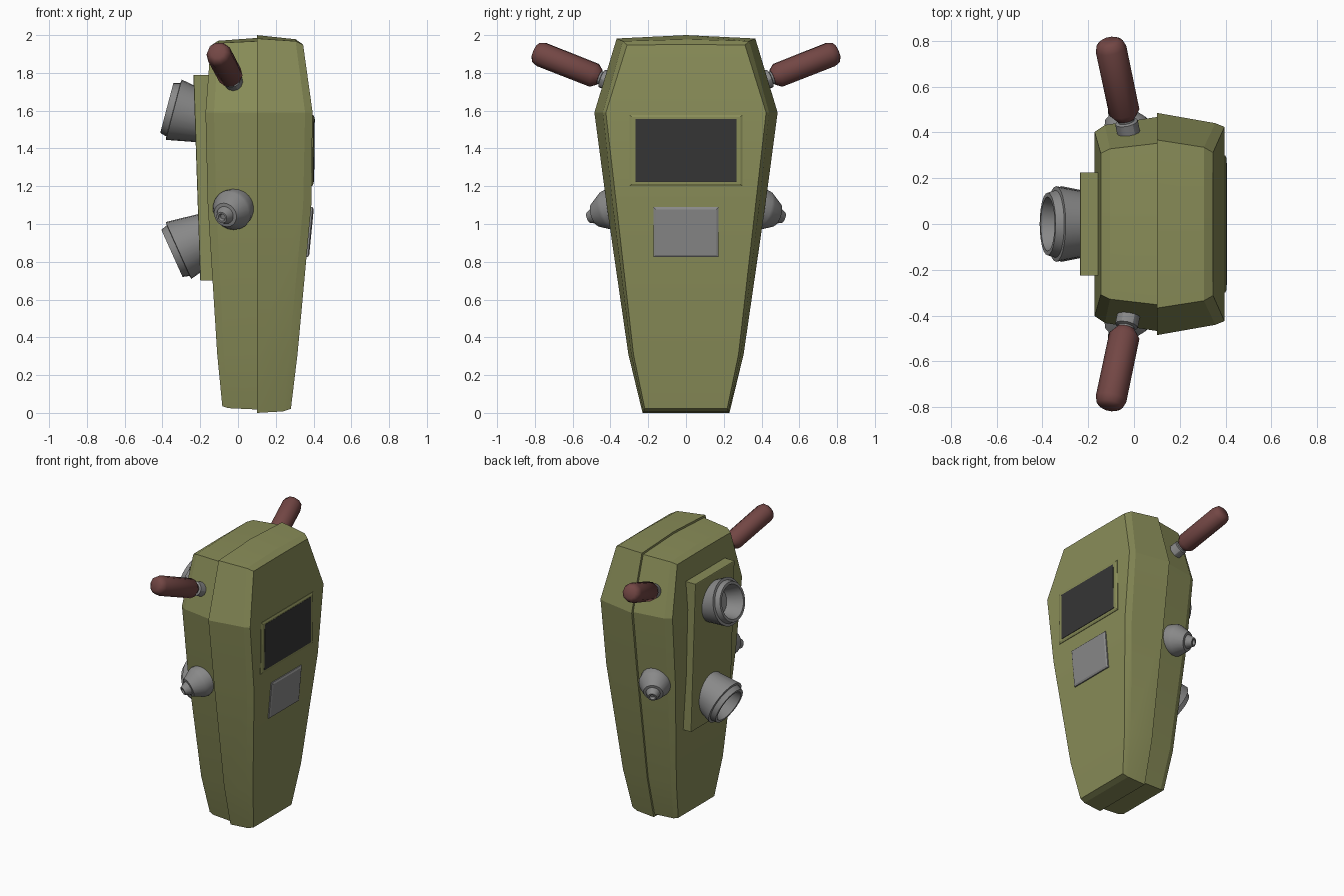
import bpy, bmesh, math
from mathutils import Vector

if "Cube" in bpy.data.objects:
    bpy.data.objects.remove(bpy.data.objects["Cube"])


def material(name, rgb):
    m = bpy.data.materials.new(name)
    m.diffuse_color = (*rgb, 1)
    m.use_nodes = True
    m.node_tree.nodes["Principled BSDF"].inputs["Base Color"].default_value = m.diffuse_color
    return m


OLIVE = material("olive_green", (0.25, 0.265, 0.098))
GREY = material("metal_grey", (0.25, 0.25, 0.25))
DARK = material("screen_dark", (0.036, 0.036, 0.036))
RED = material("grip_red_brown", (0.17, 0.062, 0.058))


def finish(name, bm, mat, angle=25):
    bmesh.ops.recalc_face_normals(bm, faces=bm.faces)
    me = bpy.data.meshes.new(name)
    bm.to_mesh(me)
    bm.free()
    me.materials.append(mat)
    for p in me.polygons:
        p.use_smooth = True
    me.set_sharp_from_angle(angle=math.radians(angle))
    ob = bpy.data.objects.new(name, me)
    bpy.context.collection.objects.link(ob)
    return ob


def shell(name, rings, peak):
    """Half of the tapered case: each ring lists (x, half width, z) from bottom to top."""
    bm = bmesh.new()
    loops = []
    for ring, top in zip(rings, peak):
        left = [bm.verts.new((x, -y, z)) for x, y, z in ring]
        right = [bm.verts.new((x, y, z)) for x, y, z in ring]
        mid = bm.verts.new((ring[-1][0], 0, top))
        loops.append(left + [mid] + right[::-1])
    n = len(loops[0])
    for a, b in zip(loops, loops[1:]):
        for i in range(n):
            j = (i + 1) % n
            bm.faces.new((a[i], a[j], b[j], b[i]))
    bm.faces.new(loops[0])
    # outer face as horizontal strips, because it bends with height
    last = loops[-1]
    k = len(rings[0])
    for i in range(k - 1):
        bm.faces.new((last[i], last[i + 1], last[n - 2 - i], last[n - 1 - i]))
    bm.faces.new((last[k - 1], last[k], last[k + 1]))
    return finish(name, bm, OLIVE, 12)


def plate(name, hw, low, high, depth, inset, mat):
    """Tilted plate; low and high are (x, z) of the outer face, inset slopes its rim."""
    bm = bmesh.new()
    (x0, z0), (x1, z1) = low, high
    s = 1 if depth > 0 else -1

    def quad(dx, e):
        return [bm.verts.new(p) for p in (
            (x0 - dx, -hw + e, z0 + e), (x0 - dx, hw - e, z0 + e),
            (x1 - dx, hw - e, z1 - e), (x1 - dx, -hw + e, z1 - e))]
    levels = [quad(depth, 0), quad(s * inset * 0.5, 0), quad(0, inset)]
    for a, b in zip(levels, levels[1:]):
        for i in range(4):
            j = (i + 1) % 4
            bm.faces.new((a[i], a[j], b[j], b[i]))
    bm.faces.new(levels[0])
    bm.faces.new(levels[-1])
    return finish(name, bm, mat, 10)


def lathe(name, origin, axis, profile, sides, mat, angle=30):
    """Turned part: profile is (radius, distance along axis), closed at both ends."""
    bm = bmesh.new()
    q = Vector(axis).normalized().to_track_quat('Z', 'Y')
    o = Vector(origin)
    rows = []
    for r, t in profile:
        rows.append([bm.verts.new(o + q @ Vector((
            r * math.cos(2 * math.pi * i / sides),
            r * math.sin(2 * math.pi * i / sides), t))) for i in range(sides)])
    for a, b in zip(rows, rows[1:]):
        for i in range(sides):
            j = (i + 1) % sides
            bm.faces.new((a[i], a[j], b[j], b[i]))
    bm.faces.new(rows[0])
    bm.faces.new(rows[-1])
    return finish(name, bm, mat, angle)


# Case halves
shell("front_shell", [
    [(.10, .23, 0), (.10, .305, .31), (.10, .42, 1.1), (.10, .485, 1.59), (.10, .367, 1.982)],
    [(.24, .225, .008), (.27, .29, .31), (.345, .388, 1.1), (.355, .44, 1.59), (.305, .335, 1.968)],
    [(.28, .218, .022), (.315, .278, .31), (.388, .368, 1.1), (.395, .424, 1.59), (.345, .312, 1.948)],
], [2.0, 1.978, 1.95])
shell("back_shell", [
    [(.10, .22, .018), (.10, .293, .31), (.10, .405, 1.1), (.10, .467, 1.59), (.10, .352, 1.968)],
    [(-.05, .215, .025), (-.075, .28, .31), (-.115, .378, 1.1), (-.127, .432, 1.59), (-.105, .328, 1.958)],
    [(-.083, .208, .035), (-.11, .268, .31), (-.16, .352, 1.1), (-.172, .402, 1.59), (-.145, .308, 1.942)],
], [1.985, 1.97, 1.944])

# Display and panel on the front shell
plate("screen_frame", .30, (.399, 1.20), (.404, 1.578), .06, .012, OLIVE)
plate("screen", .267, (.403, 1.222), (.4065, 1.557), .006, .002, DARK)
plate("control_panel", .173, (.377, .825), (.401, 1.09), .05, .012, GREY)

# Thruster mount and the two thrusters
plate("thruster_mount", .225, (-.20, .70), (-.236, 1.79), -.08, .004, OLIVE)
thruster = [(.128, -.2), (.165, 0), (.147, .002), (.137, .038), (.118, .038), (.09, -.08)]
lathe("upper_thruster", (-.34, 0, 1.605), (-.967, 0, .255), thruster, 24, GREY)
lathe("lower_thruster", (-.315, 0, .86), (-.912, 0, -.41), thruster, 24, GREY)

# Side nozzles and grips on both sides
for s, side in ((1, "left"), (-1, "right")):
    lathe(side + "_nozzle", (-.03, s * .40, 1.075), (-.055, s * .11, -.04),
          [(.10, -.06), (.11, .0), (.105, .02), (.066, .088), (.048, .09),
           (.03, .133), (.02, .133), (.014, .115)], 20, GREY)
    start, direction = (-.03, s * .43, 1.765), (-.08, s * .38, .15)
    lathe(side + "_grip_stub", start, direction,
          [(.05, -.06), (.05, .015), (.036, .02), (.036, .06)], 12, GREY)
    lathe(side + "_grip", start, direction,
          [(.042, .03), (.067, .062), (.068, .365), (.058, .395), (.038, .408)], 10, RED, 40)
